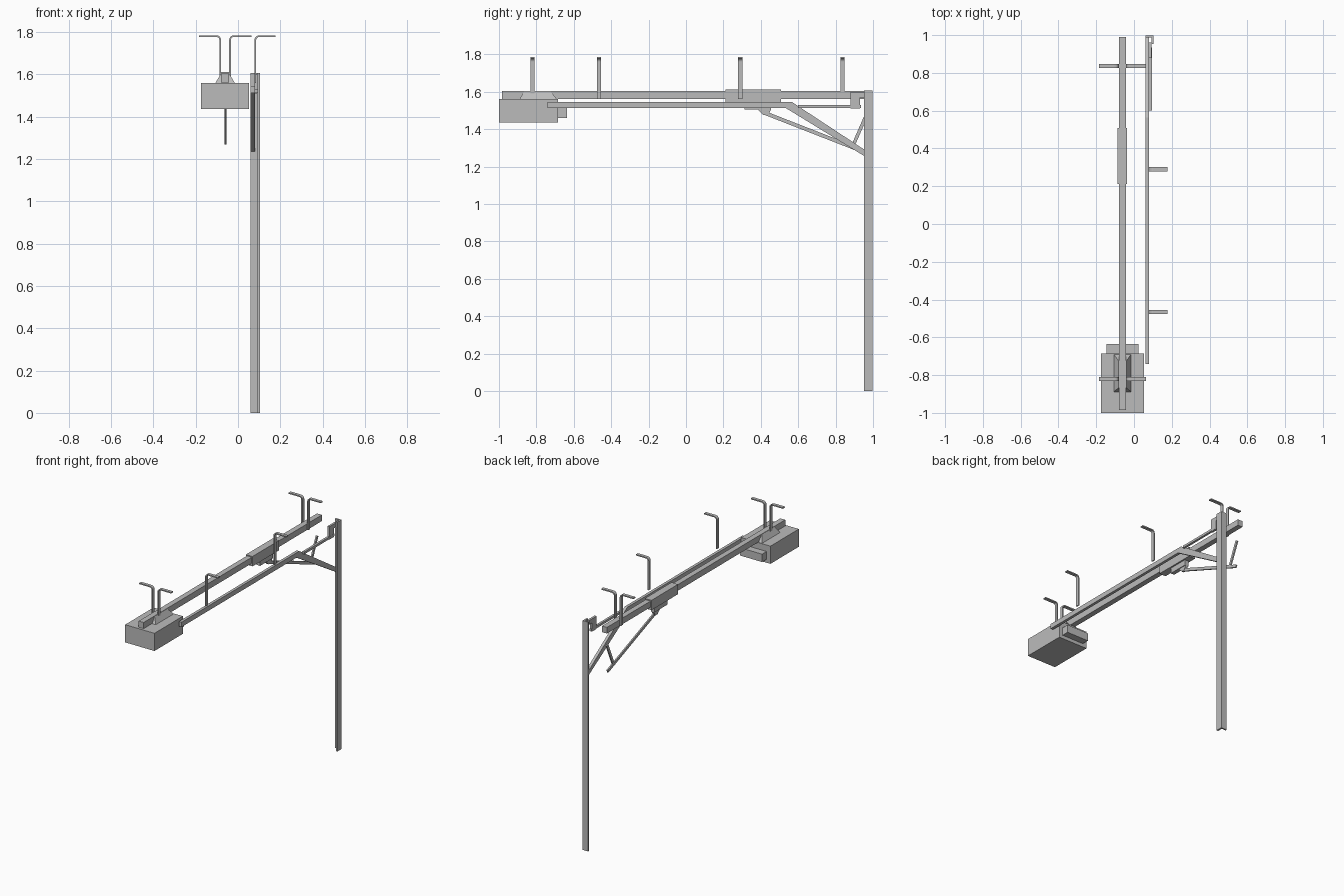
import bpy, bmesh, math
from mathutils import Vector

cube = bpy.data.objects.get("Cube")
if cube:
    bpy.data.objects.remove(cube)

steel = bpy.data.materials.new("grey_steel")
steel.use_nodes = True
GREY = (0.5, 0.5, 0.5, 1)
steel.diffuse_color = GREY
steel.node_tree.nodes["Principled BSDF"].inputs["Base Color"].default_value = GREY


def finish(bm, name):
    bmesh.ops.recalc_face_normals(bm, faces=bm.faces)
    mesh = bpy.data.meshes.new(name)
    bm.to_mesh(mesh)
    bm.free()
    mesh.materials.append(steel)
    obj = bpy.data.objects.new(name, mesh)
    bpy.context.collection.objects.link(obj)
    return obj


def extrude(name, points, step):
    """Outline of 3D points pushed along a step vector."""
    bm = bmesh.new()
    face = bm.faces.new([bm.verts.new(p) for p in points])
    moved = bmesh.ops.extrude_face_region(bm, geom=[face])["geom"]
    verts = [v for v in moved if isinstance(v, bmesh.types.BMVert)]
    bmesh.ops.translate(bm, vec=step, verts=verts)
    if not any(f for f in bm.faces if f.normal.dot(Vector(step)) < 0 and face.is_valid):
        pass
    return finish(bm, name)


def box(name, x, y, z, top_inset=(0, 0, 0)):
    """Box from ranges; top may be drawn in by (x, front, back)."""
    ix, fy, by = top_inset
    bm = bmesh.new()
    bmesh.ops.create_cube(bm, size=1)
    for v in bm.verts:
        top = v.co.z > 0
        left, front = v.co.x < 0, v.co.y < 0
        px = x[0] + ix * top if left else x[1] - ix * top
        py = y[0] + fy * top if front else y[1] - by * top
        v.co = (px, py, z[1] if top else z[0])
    return finish(bm, name)


def side_profile(name, x, points):
    return extrude(name, [(x[0], py, pz) for py, pz in points], (x[1] - x[0], 0, 0))


def bar(name, x, a, b, width):
    """Flat bar between two (y, z) points."""
    a, b = Vector(a), Vector(b)
    n = (b - a).normalized().orthogonal() * width / 2
    return side_profile(name, x, [a + n, b + n, b - n, a - n])


def hook(name, x, y, side, reach, low):
    """Bent flat strip: rises, curves and reaches outward."""
    top, r, t = 1.785, 0.022, 0.008
    outer, inner = [(0, low)], [(t, low)]
    for i in range(5):
        a = math.pi / 2 * i / 4
        c, s = math.cos(a), math.sin(a)
        outer.append((r - r * c, top - r + r * s))
        inner.append((r - (r - t) * c, top - r + (r - t) * s))
    outer.append((reach, top))
    inner.append((reach, top - t))
    pts = [(x + side * u, y - 0.011, w) for u, w in outer + inner[::-1]]
    return extrude(name, pts, (0, 0.022, 0))


# Angle-section post
post = [(0.06, 0.998), (0.104, 0.998), (0.104, 0.952), (0.092, 0.952),
        (0.092, 0.988), (0.06, 0.988)]
extrude("post", [(px, py, 0) for px, py in post], (0, 0, 1.607))

# Support arm with its sloping brace
side_profile("support_arm", (0.06, 0.08),
             [(-0.74, 1.512), (-0.74, 1.546), (0.565, 1.546),
              (0.988, 1.268), (0.988, 1.235), (0.535, 1.512)])

# Post bracket and tie rod
side_profile("post_bracket", (0.078, 0.093),
             [(0.88, 1.51), (0.88, 1.6), (0.96, 1.6), (0.96, 1.57), (0.93, 1.57), (0.93, 1.51)])
box("tie_rod", (0.078, 0.094), (0.6, 0.935), (1.514, 1.53))

# Overhead beam and its sleeve with stepped mount
box("beam", (-0.08, -0.042), (-0.985, 0.99), (1.562, 1.605))
box("beam_sleeve", (-0.087, -0.036), (0.212, 0.507), (1.543, 1.612))
box("sleeve_mount", (-0.075, -0.047), (0.312, 0.455), (1.505, 1.543))
side_profile("mount_foot", (-0.07, -0.052),
             [(0.385, 1.505), (0.455, 1.505), (0.44, 1.475), (0.415, 1.475)])

# Thin trailing lever and strut under the beam
bar("trailing_lever", (-0.064, -0.054), (0.42, 1.487), (0.955, 1.278), 0.02)
bar("lever_strut", (-0.064, -0.054), (0.89, 1.305), (0.96, 1.465), 0.018)

# Hanging housing, rear block and saddle
box("housing", (-0.175, 0.052), (-1.0, -0.685), (1.436, 1.56))
box("housing_rear_block", (-0.145, 0.025), (-0.69, -0.635), (1.46, 1.515))
box("saddle", (-0.107, -0.015), (-0.89, -0.69), (1.56, 1.603), (0.026, 0.025, 0.035))

# Bent hooks on the beam (pairs) and above the arm
for label, y in (("front", -0.82), ("rear", 0.837)):
    hook(label + "_right_beam_hook", -0.08, y, -1, 0.105, 1.562)
    hook(label + "_left_beam_hook", -0.042, y, 1, 0.105, 1.562)
for label, y in (("front", -0.465), ("rear", 0.29)):
    hook(label + "_arm_hook", 0.078, y, 1, 0.1, 1.56)
